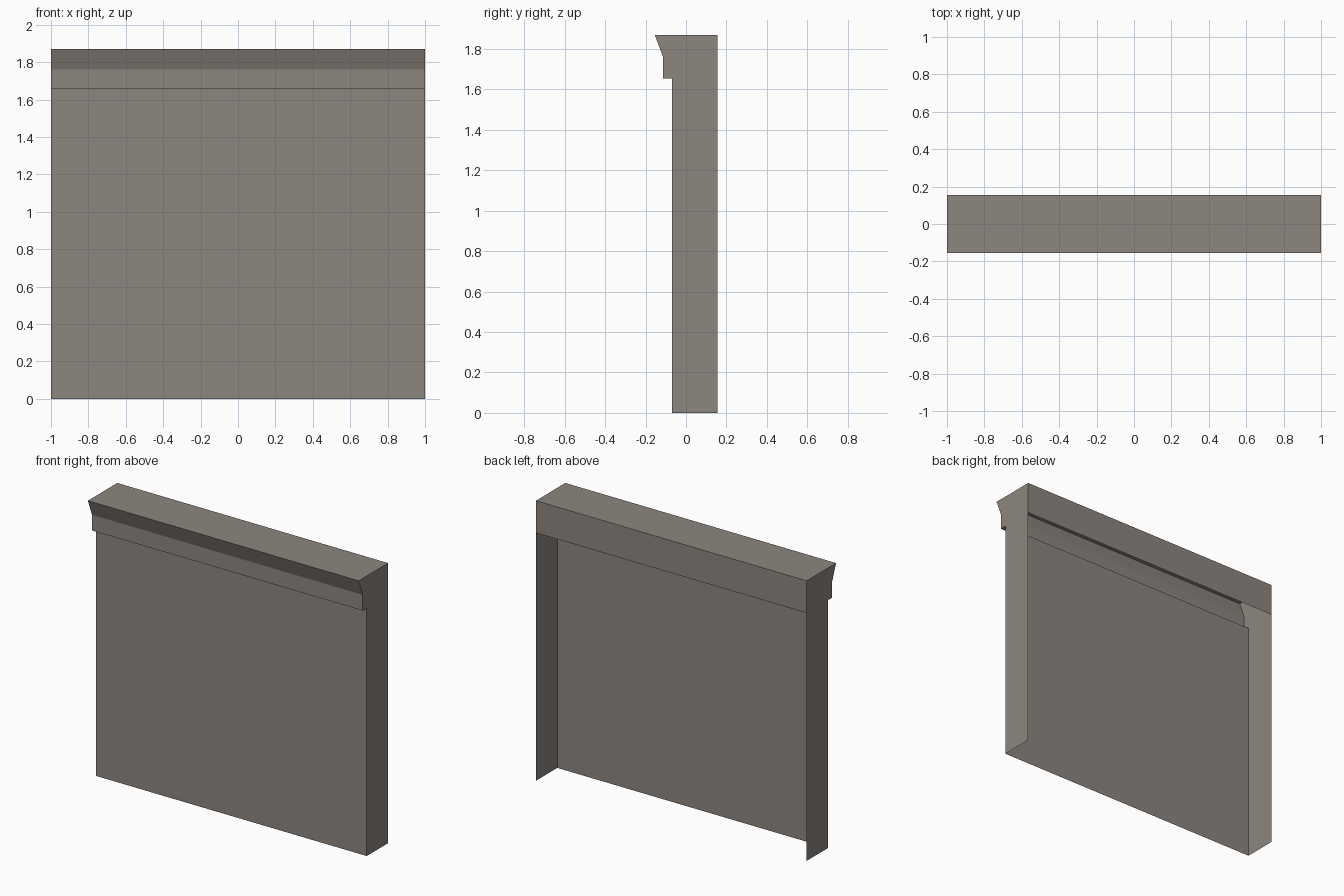
import bpy, bmesh

if "Cube" in bpy.data.objects:
    bpy.data.objects.remove(bpy.data.objects["Cube"])

# One flat colour
stone = bpy.data.materials.new("warm_grey_stone")
stone.diffuse_color = (0.27, 0.238, 0.212, 1)
stone.use_nodes = True
stone.node_tree.nodes["Principled BSDF"].inputs["Base Color"].default_value = stone.diffuse_color

BACK = 0.155
# Side profile (y, z): front wall, ledge, cornice face, flare, top, back strip
profile = [(-0.07, 0), (-0.07, 1.655), (-0.113, 1.655), (-0.113, 1.76),
           (-0.155, 1.87), (BACK, 1.87), (BACK, 1.655)]

bm = bmesh.new()
left = [bm.verts.new((-1, y, z)) for y, z in profile]
right = [bm.verts.new((1, y, z)) for y, z in profile]

# Skin between the two ends; the back below the strip and the base stay open
for i in range(len(profile) - 1):
    bm.faces.new((left[i], right[i], right[i + 1], left[i + 1]))

# End walls, reaching down to the floor at the back
bm.faces.new(left + [bm.verts.new((-1, BACK, 0))])
bm.faces.new([bm.verts.new((1, BACK, 0))] + right[::-1])

mesh = bpy.data.meshes.new("wall_panel_with_cornice")
bm.to_mesh(mesh)
bm.free()
mesh.materials.append(stone)
wall = bpy.data.objects.new("wall_panel_with_cornice", mesh)
bpy.context.collection.objects.link(wall)
